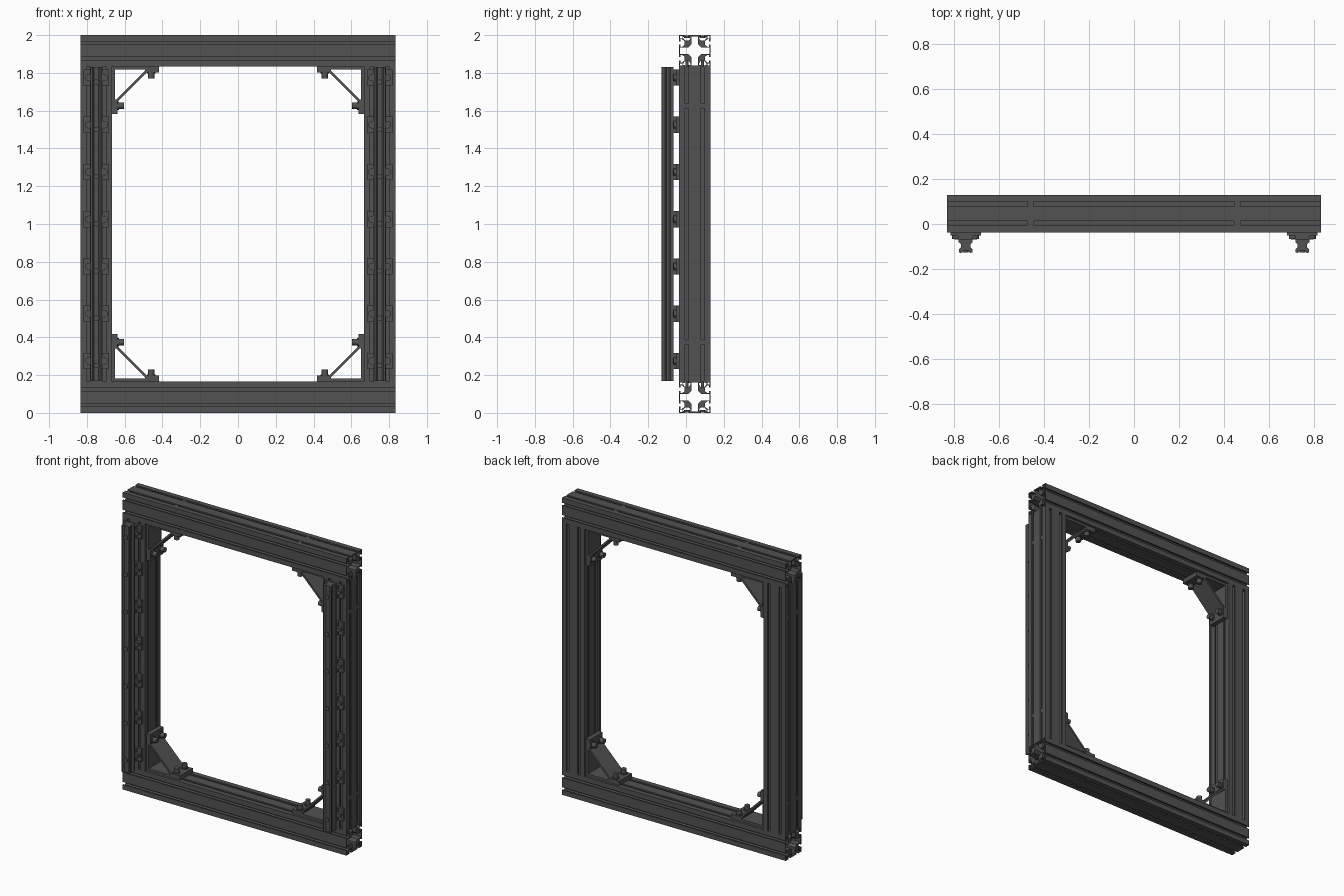
import bpy, bmesh, math
from mathutils import Matrix, Vector

cube = bpy.data.objects.get("Cube")
if cube:
    bpy.data.objects.remove(cube, do_unlink=True)


def material(name, value):
    m = bpy.data.materials.new(name)
    m.use_nodes = True
    col = (value, value, value, 1)
    m.diffuse_color = col
    m.node_tree.nodes["Principled BSDF"].inputs["Base Color"].default_value = col
    return m


DARK = material("dark grey metal", 0.085)
YC, H, S = 0.0465, 0.0833, 0.0415      # frame depth centre, half section, slot offset
POST_X = 0.75


def activate(ob):
    bpy.ops.object.select_all(action='DESELECT')
    ob.select_set(True)
    bpy.context.view_layer.objects.active = ob


def extrude_profile(name, loops, length, matrix):
    """Fill closed outlines (inner loops are hollows) and extrude along local z."""
    cu = bpy.data.curves.new(name, 'CURVE')
    cu.dimensions, cu.fill_mode, cu.extrude = '2D', 'BOTH', length / 2
    for pts in loops:
        sp = cu.splines.new('POLY')
        sp.points.add(len(pts) - 1)
        for p, (x, y) in zip(sp.points, pts):
            p.co = (x, y, 0, 1)
        sp.use_cyclic_u = True
    ob = bpy.data.objects.new(name, cu)
    bpy.context.collection.objects.link(ob)
    activate(ob)
    bpy.ops.object.convert(target='MESH')
    ob = bpy.context.object
    ob.name = name
    ob.matrix_world = matrix
    ob.data.materials.clear()
    ob.data.materials.append(DARK)
    bpy.ops.object.shade_smooth_by_angle(angle=math.radians(30))
    return ob


def four_sides(side):
    """Repeat one side's points around the square."""
    out = []
    for k in range(4):
        c, s = [(1, 0), (0, 1), (-1, 0), (0, -1)][k]
        out += [(x * c - y * s, x * s + y * c) for x, y in side]
    return out


# Double-slot square section: two T slots per side, cross-shaped hollow
half_slot = [(0.009, 0), (0.009, 0.009), (0.02, 0.009), (0.02, 0.016), (0.01, 0.029)]
side = [(-H, -H)]
for centre in (-S, S):
    side += [(centre - w, -H + d) for w, d in half_slot]
    side += [(centre + w, -H + d) for w, d in reversed(half_slot)]
outer = four_sides(side)
hollow = four_sides([(-0.018, -0.033), (-0.018, -0.077), (0.018, -0.077), (0.018, -0.033)])
corners = [[(sx * (H - a), sy * (H - b)) for a, b in
            ((0.005, 0.005), (0.017, 0.005), (0.017, 0.017), (0.005, 0.017))]
           for sx in (-1, 1) for sy in (-1, 1)]
section = [outer, hollow] + corners

along_x = Matrix.Rotation(math.pi / 2, 4, 'Y')
for name, z in (("bottom_beam", H), ("top_beam", 2 - H)):
    extrude_profile(name, section, 1.667, Matrix.Translation((0, YC, z)) @ along_x)

# Waisted guide rail with a shallow concave front
rail_half = [(0.012, -0.119), (0.02, -0.13), (0.03, -0.126), (0.03, -0.112), (0.021, -0.103),
             (0.021, -0.09), (0.031, -0.081), (0.031, -0.067)]
rail = rail_half + [(-x, y) for x, y in reversed(rail_half)]


def add_box(bm, lo, hi):
    lo, hi = Vector(lo), Vector(hi)
    m = Matrix.Translation((lo + hi) / 2) @ Matrix.Diagonal((*(hi - lo), 1))
    bmesh.ops.create_cube(bm, size=1, matrix=m)


def add_cylinder(bm, centre, axis, radius, depth, sides=16):
    rot = Vector(axis).to_track_quat('Z', 'Y').to_matrix().to_4x4()
    bmesh.ops.create_cone(bm, cap_ends=True, segments=sides, radius1=radius, radius2=radius,
                          depth=depth, matrix=Matrix.Translation(centre) @ rot)


def finish(name, bm, matrix=Matrix()):
    bmesh.ops.transform(bm, matrix=matrix, verts=bm.verts)
    bmesh.ops.recalc_face_normals(bm, faces=bm.faces)
    me = bpy.data.meshes.new(name)
    bm.to_mesh(me)
    bm.free()
    me.materials.append(DARK)
    ob = bpy.data.objects.new(name, me)
    bpy.context.collection.objects.link(ob)
    activate(ob)
    bpy.ops.object.shade_smooth_by_angle(angle=math.radians(30))


def rail_mounts(name, x):
    """Bolted mounting pads between post and rail."""
    bm = bmesh.new()
    for i in range(7):
        z = 0.275 + 0.25 * i
        add_box(bm, (x - 0.068, -0.052, z - 0.043), (x + 0.068, -0.036, z + 0.043))
        add_box(bm, (x - 0.034, -0.068, z - 0.043), (x + 0.034, -0.05, z + 0.043))
        for s in (-1, 1):
            add_cylinder(bm, (x + s * S, -0.058, z), (0, 1, 0), 0.019, 0.018)
            add_cylinder(bm, (x + s * S, -0.066, z), (0, 1, 0), 0.01, 0.008, 6)
        add_cylinder(bm, (x, -0.121, z - 0.024), (0, 1, 0), 0.014, 0.012)
    finish(name, bm)


def corner_bracket(name, sx, sz):
    """Two bolted feet joined by a diagonal plate, built for one corner and mirrored."""
    bm = bmesh.new()
    w = 0.068
    add_box(bm, (0, -w, 0), (0.25, w, 0.016))
    add_box(bm, (0, -w, 0), (0.016, w, 0.25))
    add_box(bm, (0.175, -w, 0), (0.25, w, 0.03))
    add_box(bm, (0, -w, 0.175), (0.03, w, 0.25))
    # Diagonal plate
    bmesh.ops.create_cube(bm, size=1, matrix=Matrix.Translation((0.103, 0, 0.103))
                          @ Matrix.Rotation(math.pi / 4, 4, 'Y')
                          @ Matrix.Diagonal((0.24, 2 * w, 0.013, 1)))
    # Bolts, and slot nuts on the far side of the frame
    for y in (-S, S):
        for flip in (False, True):
            axis = (1, 0, 0) if flip else (0, 0, 1)
            at = lambda a, h: (h, y, a) if flip else (a, y, h)
            add_cylinder(bm, at(0.207, 0.046), axis, 0.017, 0.034)
            add_cylinder(bm, at(0.207, 0.033), axis, 0.023, 0.006)
            add_cylinder(bm, at(0.207, -0.01), axis, 0.008, 0.04)
            add_cylinder(bm, at(0.207, -0.159), axis, 0.016, 0.012, 6)
    finish(name, bm, Matrix.Translation((-sx * 0.667, YC, 1 - sz * 0.833))
           @ Matrix.Diagonal((sx, 1, sz, 1)))


for label, s in (("right", -1), ("left", 1)):
    x = s * POST_X
    extrude_profile(label + "_post", section, 1.667, Matrix.Translation((x, YC, 1)))
    extrude_profile(label + "_rail", [rail], 1.66, Matrix.Translation((x, 0, 1)))
    rail_mounts(label + "_rail_mounts", x)
    corner_bracket("bottom_" + label + "_bracket", -s, 1)
    corner_bracket("top_" + label + "_bracket", -s, -1)
